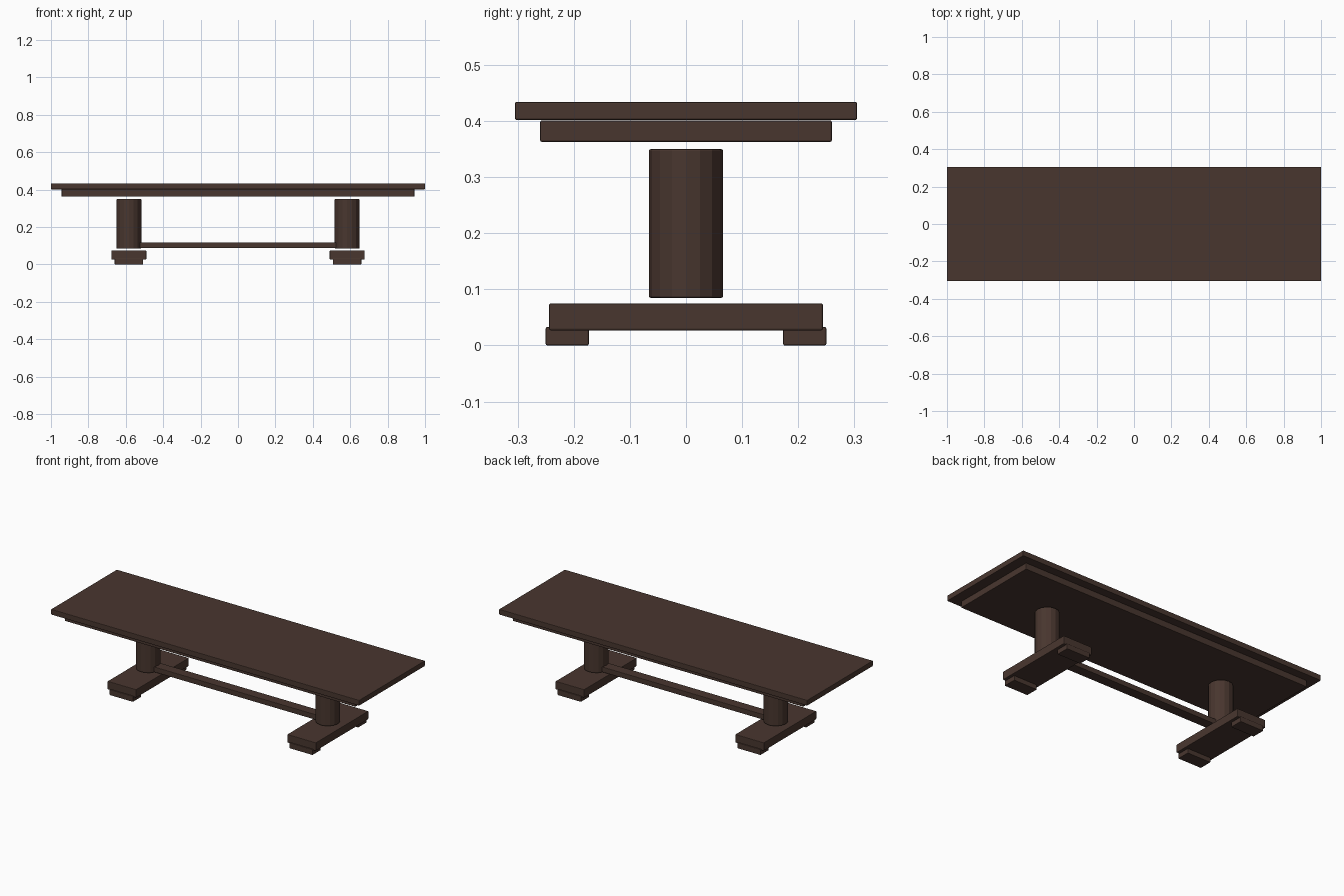
import bpy, bmesh, math
from mathutils import Matrix

if "Cube" in bpy.data.objects:
    bpy.data.objects.remove(bpy.data.objects["Cube"])

wood = bpy.data.materials.new("dark brown wood")
wood.diffuse_color = (0.066, 0.037, 0.028, 1.0)
wood.use_nodes = True
wood.node_tree.nodes["Principled BSDF"].inputs["Base Color"].default_value = wood.diffuse_color


def finish(name, bm, loc, bevel):
    # small rounded edges on every part
    edges = [e for e in bm.edges if e.calc_face_angle(0) > math.radians(40)]
    bmesh.ops.bevel(bm, geom=edges, offset=bevel, segments=2, profile=0.5,
                    affect='EDGES')
    mesh = bpy.data.meshes.new(name)
    bm.to_mesh(mesh)
    bm.free()
    mesh.materials.append(wood)
    ob = bpy.data.objects.new(name, mesh)
    ob.location = loc
    bpy.context.collection.objects.link(ob)
    return ob


def box(name, x0, x1, y0, y1, z0, z1, bevel=0.003):
    bm = bmesh.new()
    size = (x1 - x0, y1 - y0, z1 - z0, 1)
    bmesh.ops.create_cube(bm, size=1, matrix=Matrix.Diagonal(size))
    return finish(name, bm, ((x0 + x1) / 2, (y0 + y1) / 2, (z0 + z1) / 2), bevel)


def column(name, x, radius, z0, z1):
    bm = bmesh.new()
    bmesh.ops.create_cone(bm, cap_ends=True, segments=16, radius1=radius,
                          radius2=radius, depth=z1 - z0)
    return finish(name, bm, (x, 0, (z0 + z1) / 2), 0.003)


# table top and the slab under it
box("table_top", -1, 1, -0.305, 0.305, 0.402, 0.434)
box("under_slab", -0.943, 0.943, -0.26, 0.26, 0.363, 0.401)

# long rail between the two columns
box("stretcher", -0.54, 0.54, -0.03, 0.03, 0.087, 0.118)

# pedestals: column, cross beam and two feet on each side
for side, s in (("left", -1), ("right", 1)):
    cx = s * 0.583
    column(side + "_column", cx, 0.066, 0.085, 0.35)
    box(side + "_base_beam", cx - 0.093, cx + 0.093, -0.244, 0.244, 0.027, 0.075)
    for end, t in (("front", -1), ("back", 1)):
        cy = t * 0.2115
        box(side + "_" + end + "_foot", cx - 0.076, cx + 0.076,
            cy - 0.0385, cy + 0.0385, 0.0, 0.033)
